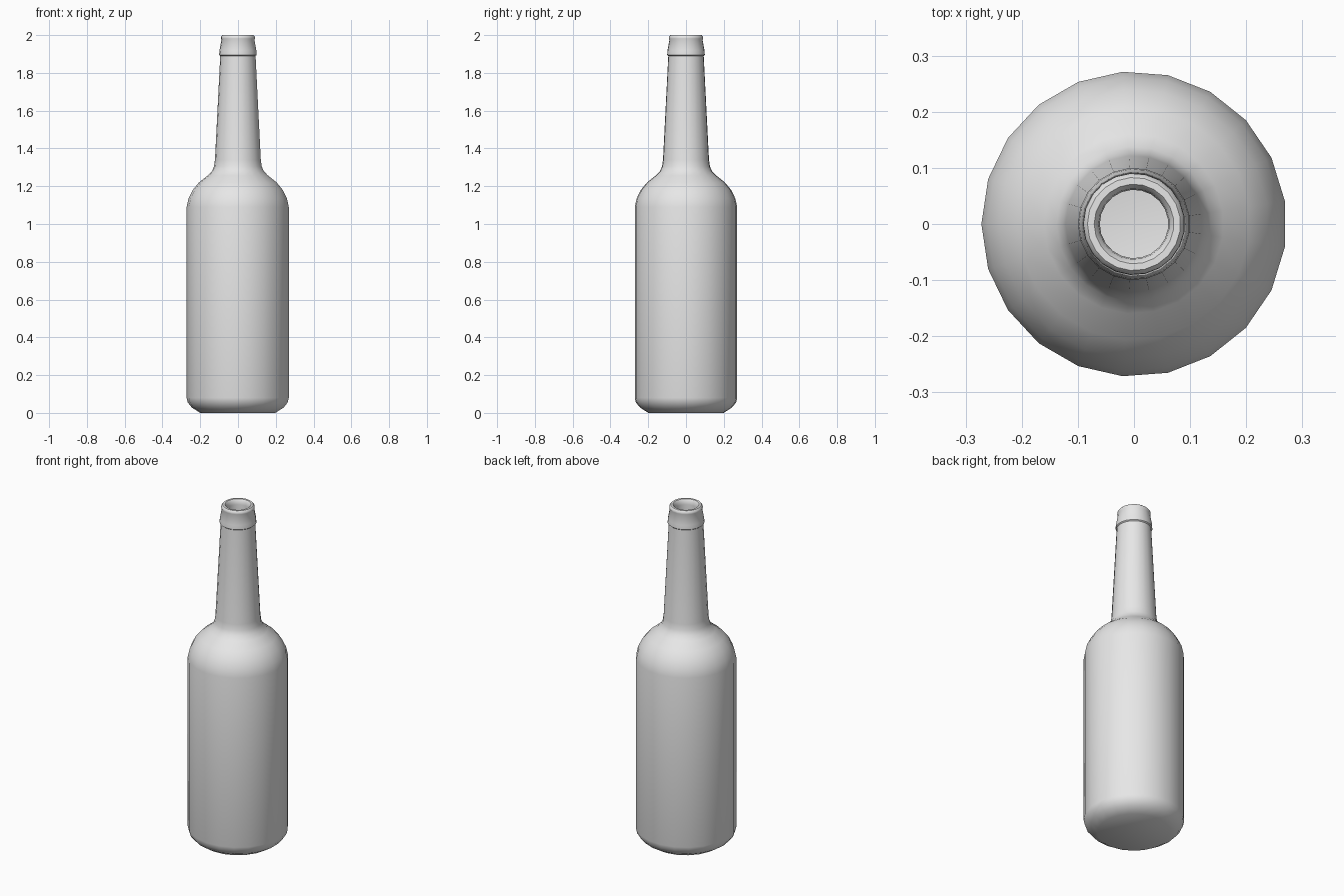
import bpy, bmesh, math

if "Cube" in bpy.data.objects:
    bpy.data.objects.remove(bpy.data.objects["Cube"])

SIDES = 21

glass = bpy.data.materials.new("plain grey")
glass.diffuse_color = (0.8, 0.8, 0.8, 1)
glass.use_nodes = True
glass.node_tree.nodes["Principled BSDF"].inputs["Base Color"].default_value = glass.diffuse_color


def lathe(name, profile, base=False):
    """Revolve (radius, height) points around z, optionally closing the base."""
    bm = bmesh.new()
    rings = []
    for r, z in profile:
        ring = []
        for i in range(SIDES):
            a = math.pi + 2 * math.pi * i / SIDES
            ring.append(bm.verts.new((r * math.cos(a), r * math.sin(a), z)))
        rings.append(ring)
    for lo, hi in zip(rings, rings[1:]):
        for i in range(SIDES):
            j = (i + 1) % SIDES
            bm.faces.new((lo[i], lo[j], hi[j], hi[i]))
    if base:
        bm.faces.new(rings[0][::-1])
    mesh = bpy.data.meshes.new(name)
    bm.to_mesh(mesh)
    bm.free()
    mesh.materials.append(glass)
    obj = bpy.data.objects.new(name, mesh)
    bpy.context.collection.objects.link(obj)
    bpy.ops.object.select_all(action='DESELECT')
    obj.select_set(True)
    bpy.context.view_layer.objects.active = obj
    bpy.ops.object.shade_smooth_by_angle(angle=math.radians(42))
    return obj


# Body, shoulder, neck, collar and rolled mouth in one continuous surface
lathe("bottle", [
    (0.200, 0.00), (0.244, 0.028), (0.266, 0.055), (0.272, 0.08),
    (0.272, 1.09), (0.262, 1.135), (0.240, 1.18), (0.207, 1.22),
    (0.160, 1.257), (0.138, 1.28), (0.127, 1.305), (0.122, 1.34),
    (0.094, 1.89), (0.100, 1.895), (0.098, 1.92), (0.088, 1.975),
    (0.091, 1.982), (0.090, 1.992), (0.083, 2.00), (0.071, 2.00),
    (0.063, 1.99), (0.061, 1.97), (0.061, 1.90),
], base=True)
